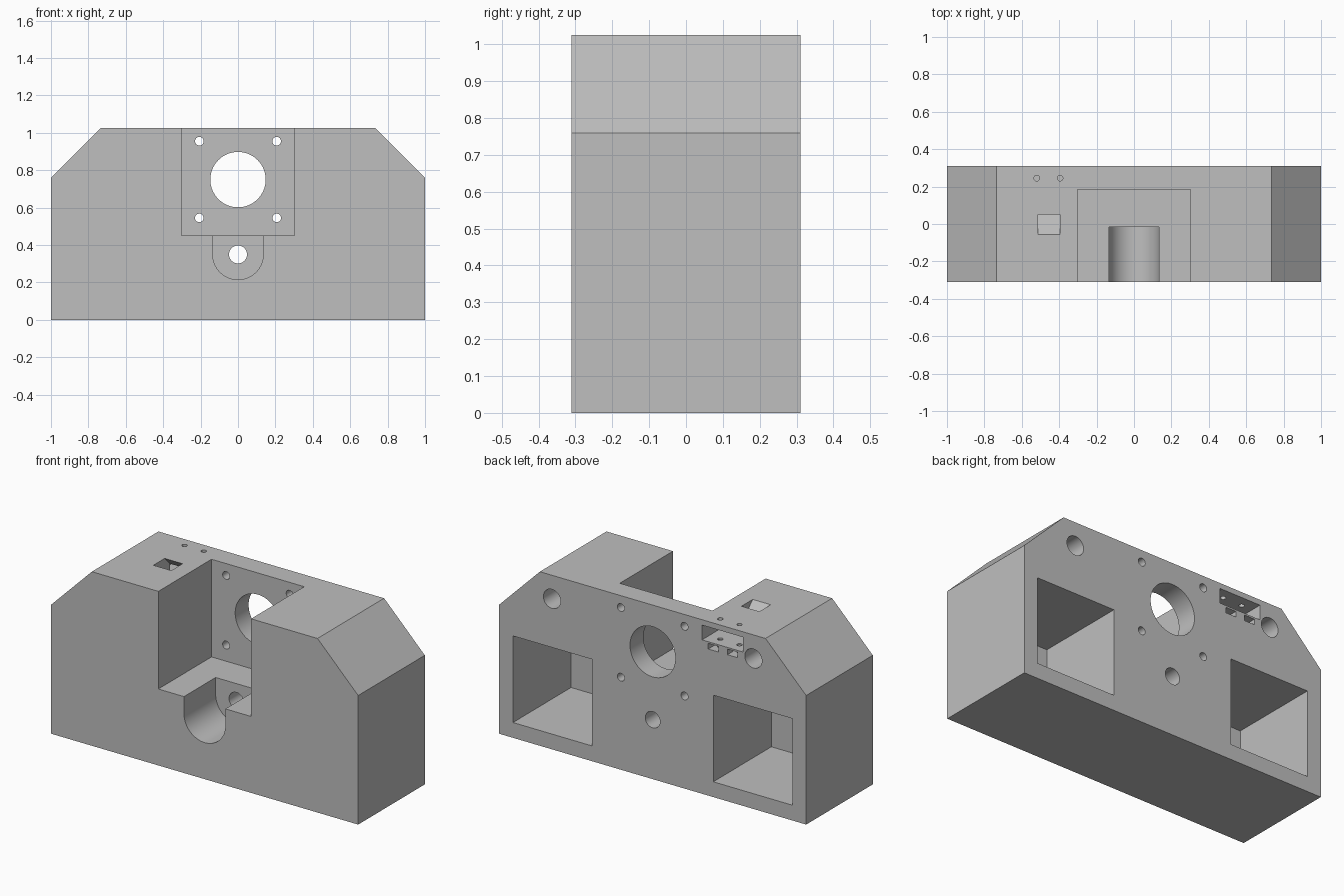
import bpy
import bmesh
from math import cos, sin, pi
from mathutils import Vector

if "Cube" in bpy.data.objects:
    bpy.data.objects.remove(bpy.data.objects["Cube"])

BACK = 0.31      # half depth of the block
OVER = 0.05      # cutters overshoot open faces by this much
TOP = 1.025

grey = bpy.data.materials.new("light grey")
grey.use_nodes = True
colour = (0.52, 0.52, 0.52, 1)
grey.diffuse_color = colour
grey.node_tree.nodes["Principled BSDF"].inputs["Base Color"].default_value = colour


def prism(name, points, offset):
    """Extrude a closed outline of 3D points along an offset."""
    bm = bmesh.new()
    face = bm.faces.new([bm.verts.new(p) for p in points])
    grown = bmesh.ops.extrude_face_region(bm, geom=[face])["geom"]
    moved = [v for v in grown if isinstance(v, bmesh.types.BMVert)]
    bmesh.ops.translate(bm, verts=moved, vec=Vector(offset))
    bmesh.ops.recalc_face_normals(bm, faces=bm.faces)
    mesh = bpy.data.meshes.new(name)
    bm.to_mesh(mesh)
    bm.free()
    mesh.materials.append(grey)
    obj = bpy.data.objects.new(name, mesh)
    bpy.context.collection.objects.link(obj)
    return obj


def arc(r, start, end, n):
    return [(r * cos(start + (end - start) * i / n),
             r * sin(start + (end - start) * i / n)) for i in range(n + 1)]


# Main block with chamfered shoulders
outline = [(-1, 0), (1, 0), (1, 0.76), (0.735, TOP), (-0.735, TOP), (-1, 0.76)]
body = prism("housing_block", [(x, -BACK, z) for x, z in outline], (0, 2 * BACK, 0))


def cut(cutter):
    cutter.hide_render = True
    mod = body.modifiers.new(cutter.name, "BOOLEAN")
    mod.operation = "DIFFERENCE"
    mod.solver = "EXACT"
    mod.object = cutter
    cutters.append(cutter)


def cut_box(name, x0, x1, y0, y1, z0, z1):
    cut(prism(name, [(x0, y0, z0), (x1, y0, z0), (x1, y1, z0), (x0, y1, z0)],
              (0, 0, z1 - z0)))


def cut_hole(name, x, z, r, y0=-BACK - OVER, n=48):
    ring = arc(r, 0, 2 * pi, n)[:-1]
    cut(prism(name, [(x + a, y0, z + b) for a, b in ring],
              (0, BACK + OVER - y0, 0)))


cutters = []

# Front pocket and the rounded slot below it
cut_box("front_pocket", -0.302, 0.302, -BACK - OVER, 0.185, 0.45, TOP + OVER)
slot = [(0.135, 0.5)] + [(-0.135, 0.5)] + [(a, 0.35 + b) for a, b in arc(0.135, pi, 2 * pi, 32)]
cut(prism("rounded_slot", [(x, -BACK - OVER, z) for x, z in slot],
          (0, BACK + OVER - 0.015, 0)))

# Through holes
cut_hole("central_bore", 0, 0.75, 0.148, n=64)
cut_hole("lower_bore", 0, 0.35, 0.048)
for x in (-0.207, 0.207):
    for z in (0.545, 0.955):
        cut_hole("screw_hole", x, z, 0.023, y0=0.1, n=32)

# Rear windows and blind holes on both sides
for side in (-1, 1):
    x0, x1 = sorted((side * 0.395, side * 0.91))
    cut_box("rear_window", x0, x1, -0.23, BACK + OVER, 0.09, 0.6)
    cut_hole("blind_hole", side * 0.656, 0.886, 0.056, y0=-0.05)

# Rear connector recess, with its pin holes and nut slots
cut_box("connector_recess", -0.59, -0.321, 0.1, BACK + OVER, 0.906, 0.993)
for x in (-0.52, -0.395):
    ring = arc(0.015, 0, 2 * pi, 24)[:-1]
    cut(prism("pin_hole", [(x + a, 0.245 + b, 0.84) for a, b in ring], (0, 0, 0.25)))
    cut_box("nut_slot", x - 0.033, x + 0.033, 0.21, BACK + OVER, 0.863, 0.896)

# Slanted cable channel from the top into the recess
channel = [(-0.065, 1.035), (0.04, 1.035), (0.165, 0.91), (0.06, 0.91)]
cut(prism("cable_channel", [(-0.513, y, z) for y, z in channel], (0.117, 0, 0)))

# Apply the cuts and remove the cutters
bpy.context.view_layer.objects.active = body
body.select_set(True)
for mod in list(body.modifiers):
    bpy.ops.object.modifier_apply(modifier=mod.name)
for cutter in cutters:
    bpy.data.objects.remove(cutter)

bpy.ops.object.select_all(action="DESELECT")
body.select_set(True)
bpy.ops.object.shade_smooth_by_angle()
